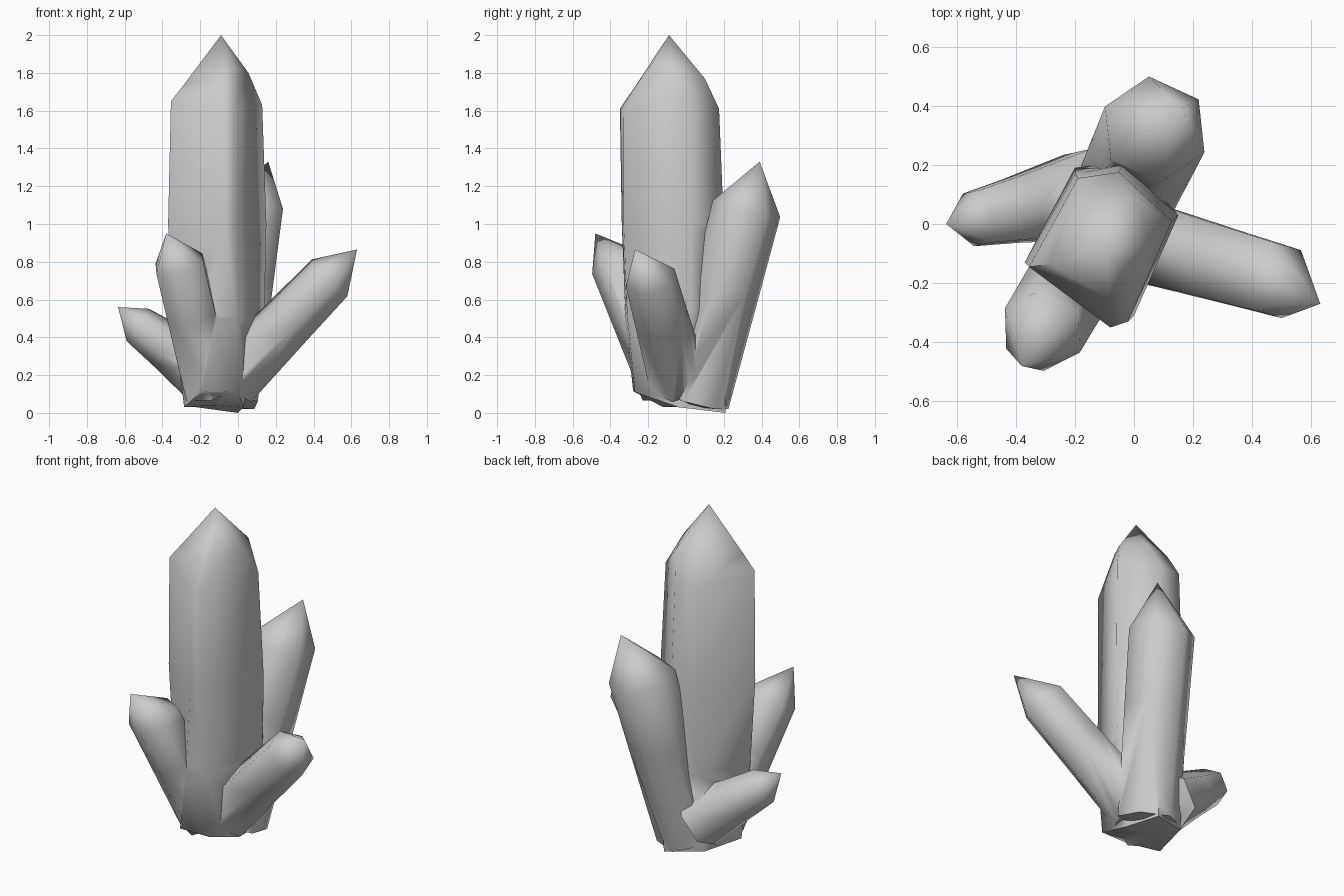
import bpy, bmesh, math
from mathutils import Vector

if "Cube" in bpy.data.objects:
    bpy.data.objects.remove(bpy.data.objects["Cube"])


def loft(name, rings, tip, bottom):
    """Skin six-sided rings together and close them with a tip and a bottom point."""
    bm = bmesh.new()
    loops = [[bm.verts.new(p) for p in ring] for ring in rings]
    n = len(loops[0])
    low, high = bm.verts.new(bottom), bm.verts.new(tip)
    for i in range(n):
        j = (i + 1) % n
        bm.faces.new((low, loops[0][j], loops[0][i]))
        for a, b in zip(loops, loops[1:]):
            bm.faces.new((a[i], a[j], b[j], b[i]))
        bm.faces.new((loops[-1][i], loops[-1][j], high))
    bmesh.ops.recalc_face_normals(bm, faces=bm.faces[:])
    mesh = bpy.data.meshes.new(name)
    bm.to_mesh(mesh)
    bm.free()
    obj = bpy.data.objects.new(name, mesh)
    bpy.context.collection.objects.link(obj)
    return obj


def crystal(name, base, base_r, shoulder, r, tip, phase):
    """Leaning hexagonal crystal with an off-centre tip."""
    base, shoulder = Vector(base), Vector(shoulder)
    axis = (shoulder - base).normalized()
    u = axis.cross(Vector((0, 0, 1))).normalized()
    v = axis.cross(u)

    def ring(c, rad):
        angles = [math.radians(phase + 60 * k) for k in range(6)]
        return [c + rad * (math.cos(a) * u + math.sin(a) * v) for a in angles]

    mid = base.lerp(shoulder, 0.6)
    rings = [ring(base, base_r), ring(mid, base_r * 0.35 + r * 0.65), ring(shoulder, r)]
    return loft(name, rings, tip, base - axis * 0.03)


# Tall central crystal: tapered foot, slight swell, uneven shoulder and faceted cap
foot = [(-0.285, -0.12, 0.03), (-0.19, -0.28, 0.115), (0.0, -0.27, 0.11),
        (0.03, -0.04, 0.03), (0.0, 0.21, 0.0), (-0.22, 0.13, 0.03)]
lower = [(-0.345, -0.12, 0.5), (-0.12, -0.32, 0.5), (0.0, -0.31, 0.5),
         (0.14, 0.03, 0.55), (0.02, 0.22, 0.5), (-0.2, 0.19, 0.5)]
middle = [(-0.37, -0.13, 1.0), (-0.08, -0.34, 1.0), (-0.02, -0.33, 1.0),
          (0.15, 0.03, 1.0), (-0.04, 0.20, 1.0), (-0.2, 0.17, 1.0)]
shoulder = [(-0.355, -0.145, 1.65), (-0.08, -0.35, 1.61), (-0.02, -0.33, 1.61),
            (0.128, 0.01, 1.63), (-0.05, 0.175, 1.61), (-0.19, 0.155, 1.62)]
cap = [(-0.285, -0.135, 1.74), (-0.085, -0.255, 1.75), (-0.02, -0.19, 1.83),
       (0.055, -0.06, 1.80), (0.0, 0.10, 1.77), (-0.18, 0.07, 1.76)]
cluster = loft("crystal_cluster", [foot, lower, middle, shoulder, cap],
               (-0.09, -0.09, 2.0), (-0.12, -0.03, 0.04))

# Side crystals leaning out around the foot
sides = [
    crystal("back_crystal", (-0.05, 0.06, 0.06), 0.17, (0.07, 0.32, 1.08), 0.185,
            (0.16, 0.39, 1.33), 0),
    crystal("right_crystal", (-0.04, -0.04, 0.17), 0.16, (0.485, -0.19, 0.715), 0.138,
            (0.63, -0.27, 0.865), 30),
    crystal("front_left_crystal", (-0.15, -0.09, 0.12), 0.15, (-0.31, -0.36, 0.79), 0.147,
            (-0.38, -0.48, 0.95), 0),
    crystal("left_crystal", (-0.16, 0.10, 0.2), 0.17, (-0.53, 0.02, 0.465), 0.105,
            (-0.635, 0.0, 0.56), 30),
]

# Fuse everything into one grown-together cluster
bpy.context.view_layer.objects.active = cluster
cluster.select_set(True)
for side in sides:
    mod = cluster.modifiers.new("fuse", 'BOOLEAN')
    mod.operation = 'UNION'
    mod.solver = 'EXACT'
    mod.object = side
    bpy.ops.object.modifier_apply(modifier=mod.name)
    bpy.data.objects.remove(side)
bpy.ops.object.shade_smooth_by_angle(angle=math.radians(75))
